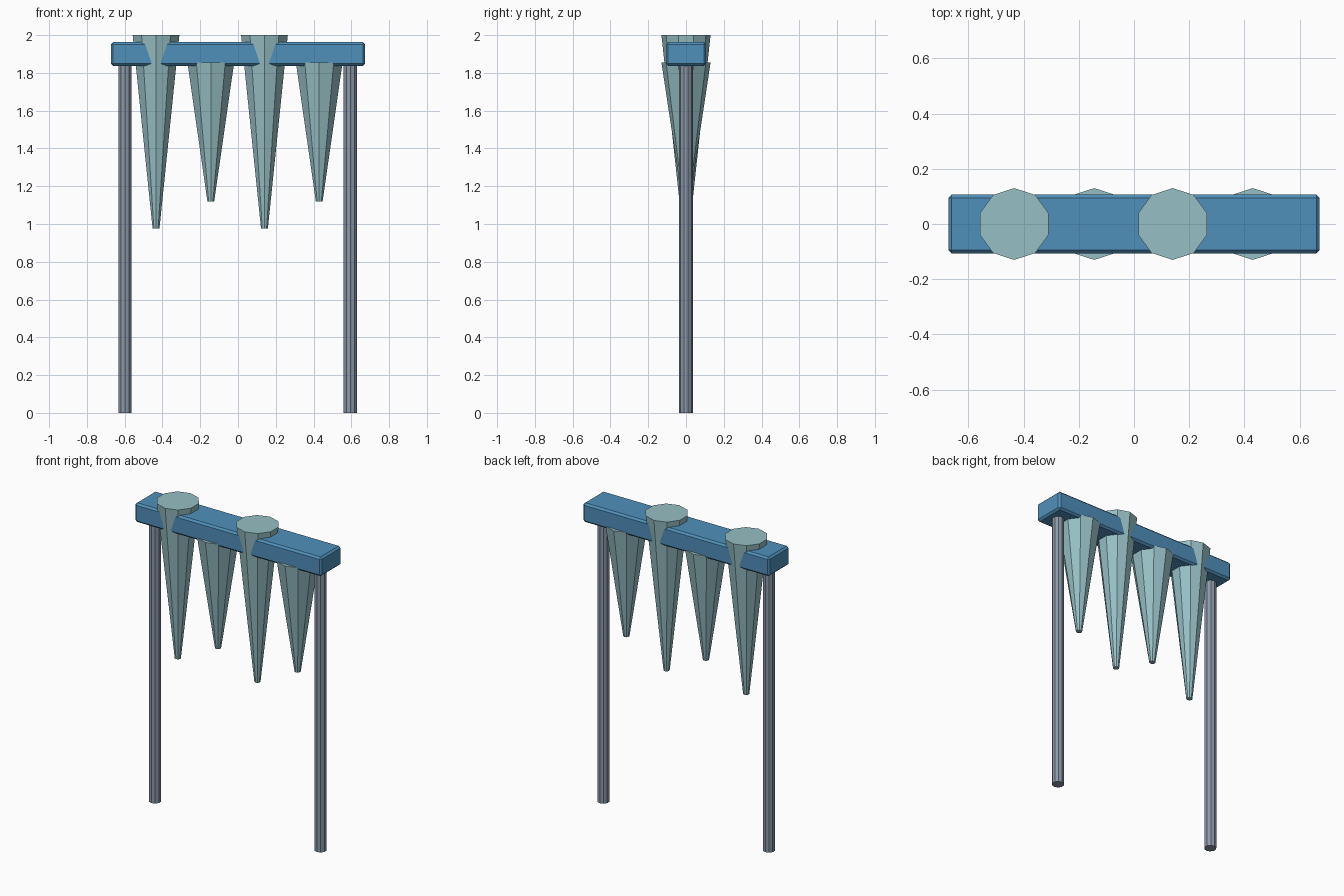
import bpy, bmesh
from mathutils import Matrix

if "Cube" in bpy.data.objects:
    bpy.data.objects.remove(bpy.data.objects["Cube"])


def material(name, srgb):
    m = bpy.data.materials.new(name)
    lin = [(c / 255 / 12.92) if c < 11 else ((c / 255 + 0.055) / 1.055) ** 2.4 for c in srgb]
    m.diffuse_color = (*lin, 1)
    m.use_nodes = True
    m.node_tree.nodes["Principled BSDF"].inputs["Base Color"].default_value = m.diffuse_color
    return m


BLUE = material("blue beam", (80, 144, 187))
GREY = material("grey metal", (139, 153, 168))
ICE = material("pale ice", (150, 191, 196))


def finish(name, bm, mat):
    bmesh.ops.recalc_face_normals(bm, faces=bm.faces)
    mesh = bpy.data.meshes.new(name)
    bm.to_mesh(mesh)
    bm.free()
    mesh.materials.append(mat)
    obj = bpy.data.objects.new(name, mesh)
    bpy.context.collection.objects.link(obj)
    return obj


def tapered(name, x, z0, z1, r0, r1, sides, mat):
    """Flat-shaded upright frustum from z0 to z1."""
    bm = bmesh.new()
    bmesh.ops.create_cone(bm, cap_ends=True, segments=sides, radius1=r0, radius2=r1,
                          depth=z1 - z0, matrix=Matrix.Translation((x, 0, (z0 + z1) / 2)))
    return finish(name, bm, mat)


# Bevelled crossbeam
bm = bmesh.new()
bmesh.ops.create_cube(bm, size=1, matrix=Matrix.Translation((0, 0, 1.9))
                      @ Matrix.Diagonal((1.345, 0.212, 0.125, 1)))
bmesh.ops.bevel(bm, geom=bm.edges[:], offset=0.012, segments=1, affect='EDGES')
finish("crossbeam", bm, BLUE)

# Posts
for side, x in (("left", -0.598), ("right", 0.595)):
    tapered(side + "_post", x, 0, 1.86, 0.037, 0.037, 10, GREY)

# Icicles, alternating long and short
for i, x in enumerate((-0.434, -0.144, 0.14, 0.43)):
    bottom, top = ((0.975, 2.0), (1.12, 1.855))[i % 2]
    tapered(f"icicle_{i + 1}", x, bottom, top, 0.019, 0.13, 10, ICE)
